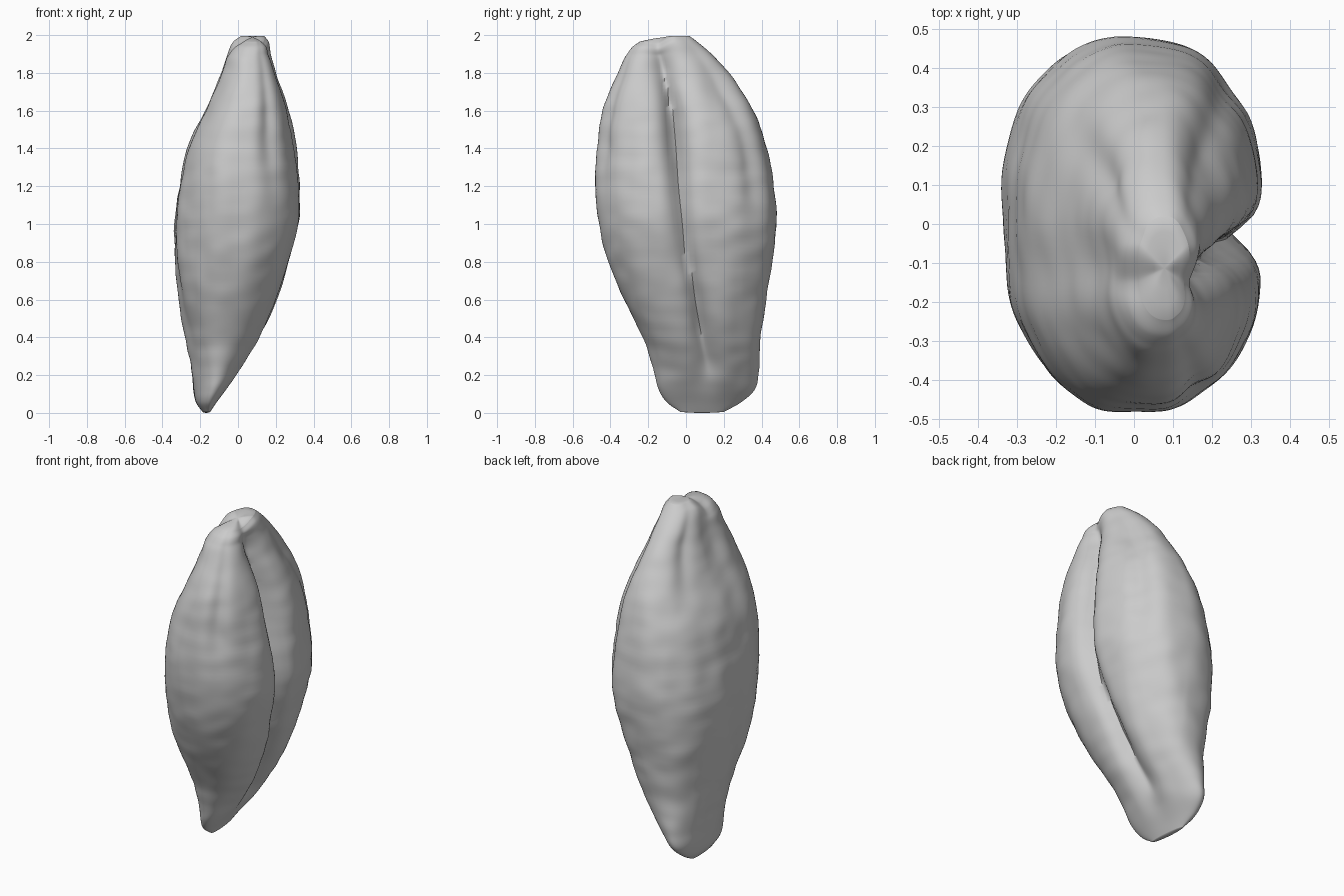
import bpy, bmesh, math
from mathutils import Vector, noise

if "Cube" in bpy.data.objects:
    bpy.data.objects.remove(bpy.data.objects["Cube"])

# Cross-section stations: z, x min, x max, y min, y max, crease y
STATIONS = [
    (0.0, -.185, -.15, -.03, .20, .12), (.05, -.22, -.115, -.10, .29, .12),
    (.12, -.235, -.06, -.145, .365, .12), (.2, -.245, 0, -.16, .385, .12),
    (.4, -.28, .135, -.23, .395, .08), (.6, -.31, .22, -.33, .425, .05),
    (.8, -.33, .285, -.41, .46, .01), (1, -.335, .335, -.46, .48, -.02),
    (1.2, -.31, .335, -.485, .465, -.04), (1.4, -.265, .315, -.475, .425, -.06),
    (1.6, -.17, .28, -.445, .355, -.08), (1.8, -.09, .225, -.36, .225, -.12),
    (1.9, -.06, .195, -.315, .13, -.14), (1.96, -.03, .18, -.285, .06, -.15),
    (1.99, .01, .155, -.245, .02, -.15),
]
RINGS, SEGMENTS = 120, 160

# Lengthwise hollows: angle in degrees, angular width, z, half length, depth
HOLLOWS = [(-66, 11, 1.48, .3, .025), (48, 11, 1.35, .3, .02),
           (45, 30, 1.74, .2, .045),
           (146, 12, 1.72, .2, .02), (185, 12, 1.75, .18, .012)]


def station(z):
    """Smoothly interpolate the cross-section at height z."""
    i = max(k for k in range(len(STATIONS) - 1) if STATIONS[k][0] <= z)
    a, b = STATIONS[i], STATIONS[i + 1]
    p, n = STATIONS[max(i - 1, 0)], STATIONS[min(i + 2, len(STATIONS) - 1)]
    h = b[0] - a[0]
    t = (z - a[0]) / h
    out = []
    for c in range(1, 6):
        ma = (b[c] - p[c]) / (b[0] - p[0]) * h
        mb = (n[c] - a[c]) / (n[0] - a[0]) * h
        out.append((2*t**3 - 3*t*t + 1) * a[c] + (t**3 - 2*t*t + t) * ma
                   + (3*t*t - 2*t**3) * b[c] + (t**3 - t*t) * mb)
    return out


def ramp(lo, hi, v):
    t = min(max((v - lo) / (hi - lo), 0), 1)
    return t * t * (3 - 2 * t)


def bump(v, width):
    return math.exp(-(v / width) ** 2)


def signed_pow(v, e):
    return math.copysign(abs(v) ** e, v)


def surface_point(z, angle):
    x0, x1, y0, y1, crease = station(z)
    c, s = math.cos(angle), math.sin(angle)
    # Rounder towards the lower tip, fuller in the middle
    power = 1 - .15 * ramp(.1, .8, z)
    x = (x0 + x1) / 2 + (x1 - x0) / 2 * signed_pow(c, power)
    y = (y0 + y1) / 2 + (y1 - y0) / 2 * signed_pow(s, power)
    # Slight twist of the lower tip
    x -= .09 * (y - (y0 + y1) / 2) * ramp(.6, .1, z)
    body = ramp(0, .25, z) * ramp(2.02, 1.8, z)
    side = ramp(0, .45, c)
    # Crease with rounded lips, deepest above the middle
    depth = ramp(.15, .5, z) * ramp(2.1, 1.8, z) * (.08 + .055 * bump(z - 1.45, .25))
    width = .045 + .015 * ramp(1.6, 1.9, z)
    x -= depth * side * math.exp(.25 - math.hypot(y - crease, .25 * width) / width)
    # Open valley where the crease meets the blunt lower tip
    x -= .035 * side * bump(y - .11, .08) * bump(z - .27, .15)
    # Lengthwise hollows, ridges and fine wrinkles
    pos = Vector((x, y, z))
    away = Vector((c, s, 0))
    for degrees, spread, height, length, deep in HOLLOWS:
        turn = (math.degrees(angle) - degrees + 180) % 360 - 180
        pos -= away * deep * bump(turn, spread) * bump(z - height, length)
    ridges = noise.noise(Vector((x * 7, y * 7, z * 1.6)))
    wrinkles = noise.noise(Vector((x * 7, y * 7, z * 13)))
    pos += away * body * (.01 * ridges + .005 * wrinkles)
    # Notched top rim
    rim = ramp(1.85, 1.97, z)
    pos.z -= rim * (.03 * ramp(-.05, -.15, y) + .01 * bump(y + .16, .04))
    return pos


# Grain body: rings packed closer together at both ends
bm = bmesh.new()
rings = []
for r in range(RINGS):
    z = 1.99 * (1 - math.cos(math.pi * (r + .5) / RINGS)) / 2
    rings.append([bm.verts.new(surface_point(z, 2 * math.pi * k / SEGMENTS))
                  for k in range(SEGMENTS)])
for a, b in zip(rings, rings[1:]):
    for k in range(SEGMENTS):
        n = (k + 1) % SEGMENTS
        bm.faces.new((a[k], a[n], b[n], b[k]))

# Gently domed end caps
for ring, lift in ((rings[0], -.005), (rings[-1], .012)):
    centre = sum((v.co for v in ring), Vector()) / SEGMENTS
    previous = ring
    for f in (.7, .4):
        inner = [bm.verts.new(centre.lerp(v.co, f) + Vector((0, 0, lift * (1 - f * f))))
                 for v in ring]
        for k in range(SEGMENTS):
            n = (k + 1) % SEGMENTS
            bm.faces.new((previous[k], previous[n], inner[n], inner[k]))
        previous = inner
    tip = bm.verts.new(centre + Vector((0, 0, lift)))
    for k in range(SEGMENTS):
        bm.faces.new((previous[k], previous[(k + 1) % SEGMENTS], tip))
bmesh.ops.recalc_face_normals(bm, faces=bm.faces[:])

# Rest the tip on the ground
low = min(v.co.z for v in bm.verts)
bmesh.ops.translate(bm, verts=bm.verts[:], vec=(0, 0, -low))

mesh = bpy.data.meshes.new("grain_kernel")
bm.to_mesh(mesh)
bm.free()
grain = bpy.data.objects.new("grain_kernel", mesh)
bpy.context.collection.objects.link(grain)

# Plain husk colour
husk = bpy.data.materials.new("pale_grey_husk")
husk.use_nodes = True
colour = (.6, .6, .6, 1)
husk.diffuse_color = colour
husk.node_tree.nodes["Principled BSDF"].inputs["Base Color"].default_value = colour
mesh.materials.append(husk)

bpy.context.view_layer.objects.active = grain
grain.select_set(True)
bpy.ops.object.shade_smooth_by_angle(angle=math.radians(60))
